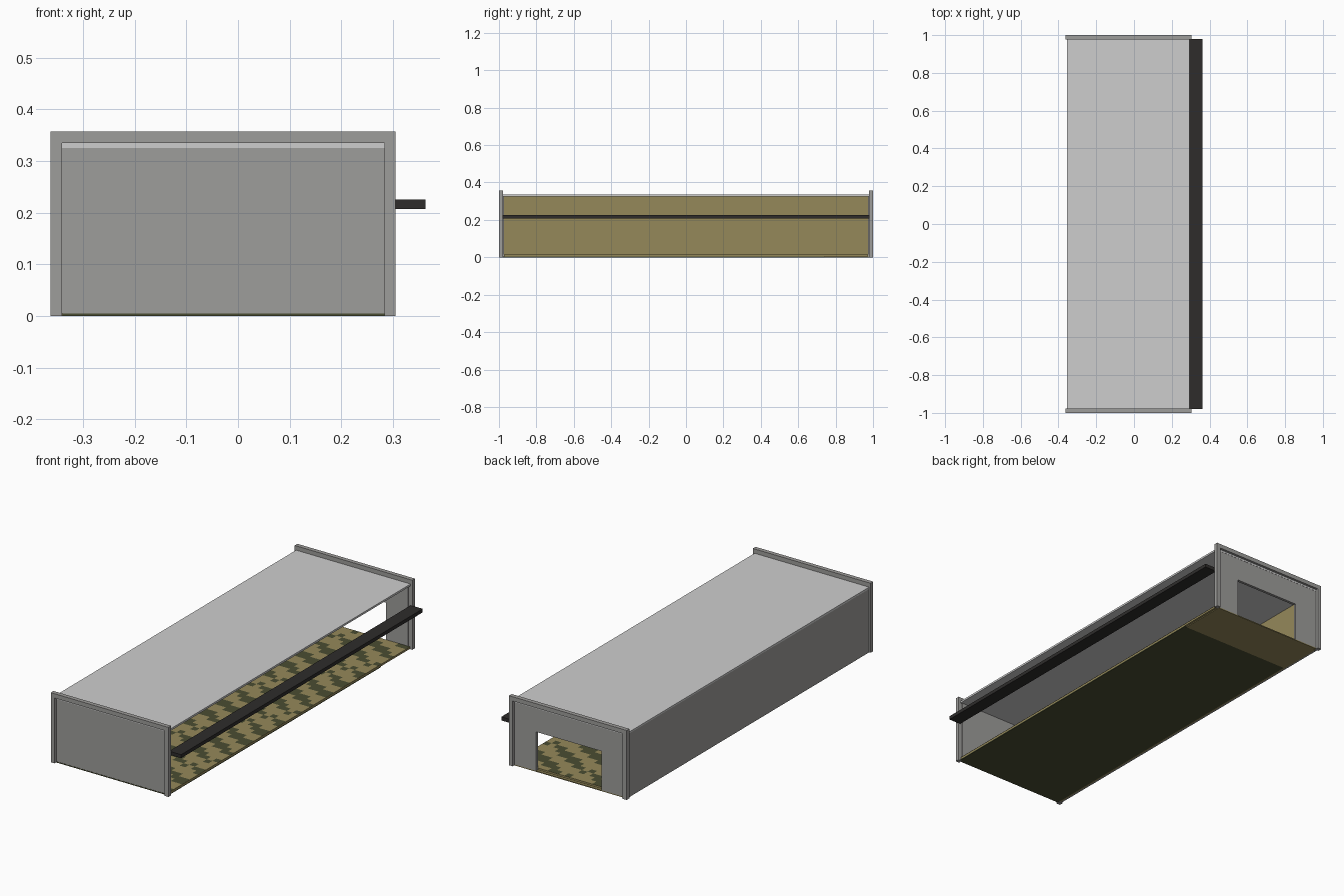
import bpy, bmesh

if "Cube" in bpy.data.objects:
    bpy.data.objects.remove(bpy.data.objects["Cube"])


def material(name, rgb):
    m = bpy.data.materials.new(name)
    lin = [((c / 255 + 0.055) / 1.055) ** 2.4 for c in rgb]
    m.diffuse_color = (*lin, 1)
    m.use_nodes = True
    m.node_tree.nodes["Principled BSDF"].inputs["Base Color"].default_value = m.diffuse_color
    return m


grey = material("wall grey", (158, 157, 155))
light = material("roof light grey", (206, 206, 206))
tan = material("tan", (149, 137, 90))
olive = material("dark olive", (74, 77, 50))
black = material("counter black", (46, 44, 43))


def finish(name, bm, mats):
    me = bpy.data.meshes.new(name)
    bm.to_mesh(me)
    bm.free()
    for m in mats:
        me.materials.append(m)
    ob = bpy.data.objects.new(name, me)
    bpy.context.collection.objects.link(ob)
    return ob


def add_box(bm, x, y, z):
    y = sorted(y)
    res = bmesh.ops.create_cube(bm, size=1)
    for v in res["verts"]:
        v.co = [a[0] if c < 0 else a[1] for a, c in zip((x, y, z), v.co)]


def boxes(name, mat, *specs):
    bm = bmesh.new()
    for s in specs:
        add_box(bm, *s)
    return finish(name, bm, [mat])


# End walls: raised three-sided frame around a recessed panel
L, R, TOP = -0.363, 0.305, 0.357
IL, IR, IT = -0.341, 0.284, 0.335
for side, s in (("front", -1), ("back", 1)):
    fy = (s * 0.978, s * 1.0)
    boxes(side + "_frame", grey,
          ((L, IL), fy, (0, TOP)),
          ((IR, R), fy, (0, TOP)),
          ((IL, IR), fy, (IT, TOP)))
    py = (s * 0.973, s * 0.987)
    if s < 0:
        boxes("front_panel", grey, ((IL, IR), py, (0.005, 0.33)))
    else:
        # back panel leaves a doorway
        boxes("back_panel", grey,
              ((IL, -0.21), py, (0.005, 0.33)),
              ((0.16, IR), py, (0.005, 0.33)),
              ((-0.21, 0.16), py, (0.205, 0.33)))

# Long closed wall with tan lining inside
boxes("side_wall", grey, ((-0.355, -0.347), (-0.978, 0.978), (0, 0.327)))
boxes("wall_lining", tan, ((-0.347, -0.340), (-0.973, 0.973), (0, 0.327)))

# Roof slab
boxes("roof", light, ((-0.355, 0.295), (-0.978, 0.978), (0.325, 0.335)),
      ((IL, IR), (-0.988, 0.988), (0.3255, 0.3345)))

# Counter shelf on the open side
boxes("counter", black, ((0.295, 0.363), (-0.98, 0.98), (0.207, 0.225)))

# Floor slab with dark sheet underneath, stopping short of the back
boxes("floor", tan, ((-0.340, 0.295), (-0.973, 0.973), (0.004, 0.014)),
      ((-0.340, 0.284), (0.74, 0.987), (0.0, 0.005)))
boxes("floor_underlay", olive, ((-0.340, 0.295), (-0.988, 0.74), (0.0, 0.005)))

# Patterned floor covering: staggered olive patches on tan
bm = bmesh.new()
nx, ny = 20, 60
bmesh.ops.create_grid(bm, x_segments=nx, y_segments=ny, size=1)
for v in bm.verts:
    v.co = (-0.0225 + v.co.x * 0.3175, v.co.y * 0.973, 0.015)
for f in bm.faces:
    c = f.calc_center_median()
    i = int((c.x + 0.34) / 0.635 * nx)
    j = int((c.y + 0.973) / 1.946 * ny)
    f.material_index = 1 if (i // 2 + j) % 4 < 2 and (i + j) % 5 else 0
finish("floor_covering", bm, [tan, olive])
